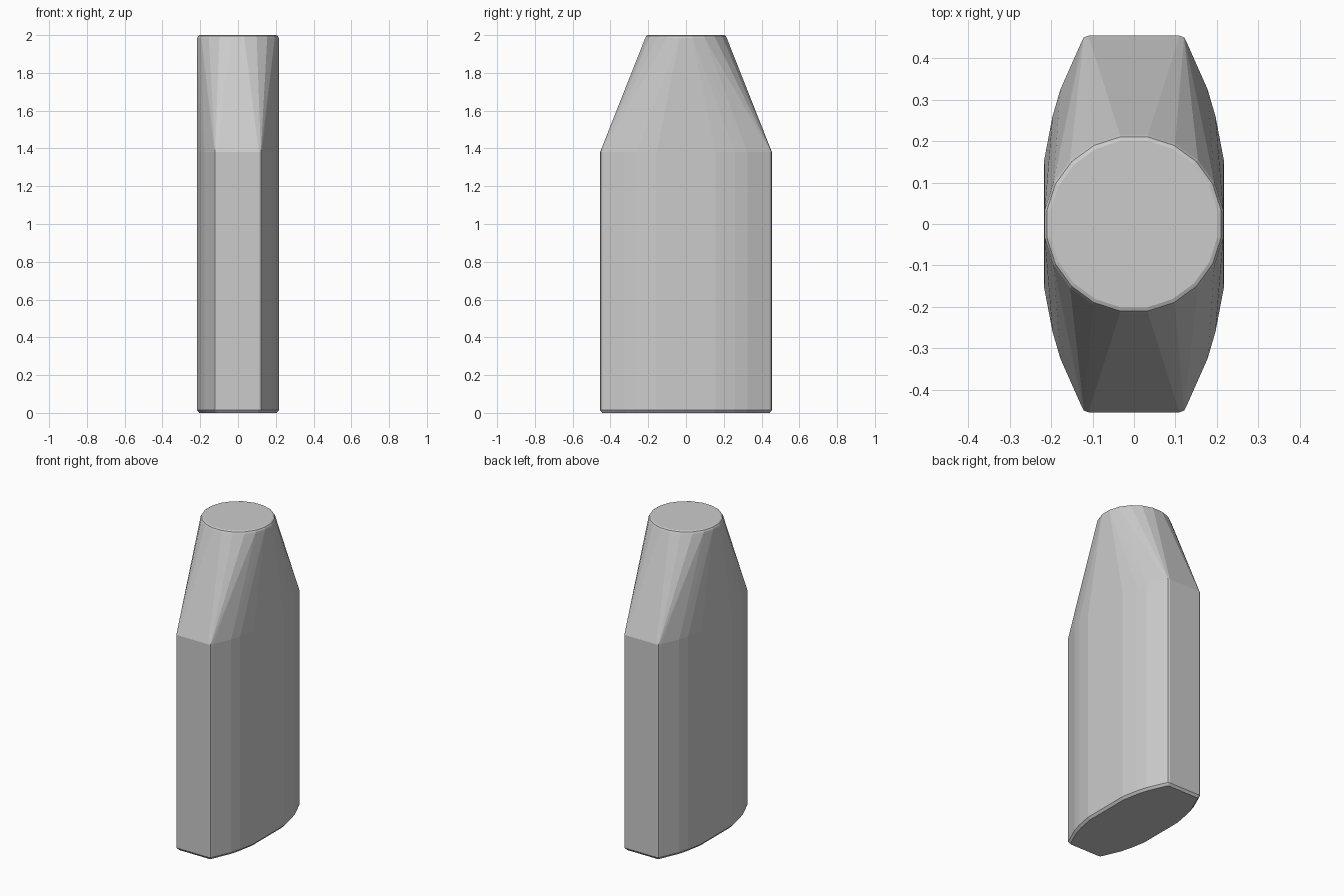
import bpy, bmesh
from math import cos, sin, pi

if "Cube" in bpy.data.objects:
    bpy.data.objects.remove(bpy.data.objects["Cube"])

# Quarter outline of the flattened body, mirrored into all quadrants
QUARTER = [(0.217, 0.155), (0.197, 0.26), (0.178, 0.325),
           (0.127, 0.44), (0.121, 0.451), (0.11, 0.455)]
BODY = [(sx * x, sy * y) for sx in (1, -1) for sy in (1, -1) for x, y in QUARTER]


def circle(radius, sides=20):
    return [(radius * cos(2 * pi * (i + 0.5) / sides),
             radius * sin(2 * pi * (i + 0.5) / sides)) for i in range(sides)]


def inset(points, amount):
    return [(x * (1 - amount / 0.217), y * (1 - amount / 0.455)) for x, y in points]


# Stacked sections: softened base, straight body, round softened top
sections = [(0.0, inset(BODY, 0.012)), (0.015, BODY), (1.38, BODY),
            (1.985, circle(0.2185)), (1.996, circle(0.213)), (2.0, circle(0.204))]

# Tapered block: skin the sections with a convex hull
bm = bmesh.new()
for z, points in sections:
    for x, y in points:
        bm.verts.new((x, y, z))
hull = bmesh.ops.convex_hull(bm, input=bm.verts[:])
loose = [v for v in bm.verts if not v.link_faces]
bmesh.ops.delete(bm, geom=loose, context='VERTS')
bmesh.ops.dissolve_limit(bm, angle_limit=0.01, verts=bm.verts[:], edges=bm.edges[:])
bmesh.ops.recalc_face_normals(bm, faces=bm.faces[:])

mesh = bpy.data.meshes.new("tapered_block")
bm.to_mesh(mesh)
bm.free()
block = bpy.data.objects.new("tapered_block", mesh)
bpy.context.collection.objects.link(block)
